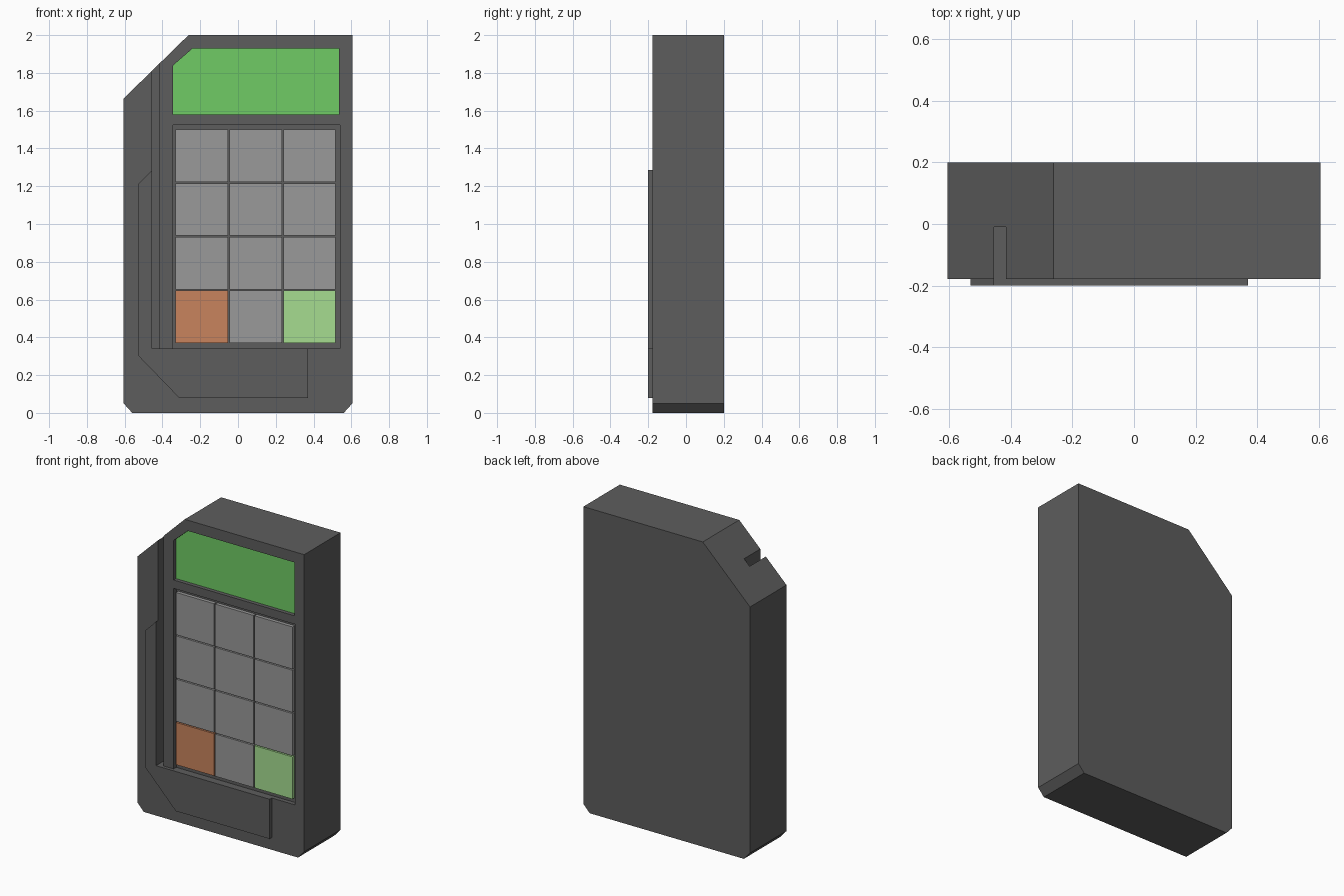
import bpy
import bmesh

if "Cube" in bpy.data.objects:
    bpy.data.objects.remove(bpy.data.objects["Cube"])


def material(name, rgb):
    m = bpy.data.materials.new(name)
    m.diffuse_color = (*rgb, 1.0)
    m.use_nodes = True
    m.node_tree.nodes["Principled BSDF"].inputs["Base Color"].default_value = m.diffuse_color
    return m


def slab(name, outline, y0, y1, mat=None):
    """Extrude an (x, z) outline from y0 to y1."""
    bm = bmesh.new()
    face = bm.faces.new([bm.verts.new((x, y0, z)) for x, z in outline])
    ext = bmesh.ops.extrude_face_region(bm, geom=[face])
    verts = [v for v in ext["geom"] if isinstance(v, bmesh.types.BMVert)]
    bmesh.ops.translate(bm, verts=verts, vec=(0, y1 - y0, 0))
    bmesh.ops.recalc_face_normals(bm, faces=bm.faces[:])
    me = bpy.data.meshes.new(name)
    bm.to_mesh(me)
    bm.free()
    ob = bpy.data.objects.new(name, me)
    bpy.context.collection.objects.link(ob)
    if mat:
        me.materials.append(mat)
    return ob


def rect(x0, x1, z0, z1):
    return [(x0, z0), (x1, z0), (x1, z1), (x0, z1)]


def cut(target, cutter):
    """Subtract the cutter from the target and remove it."""
    cutter.hide_render = True
    mod = target.modifiers.new("cut", "BOOLEAN")
    mod.operation = "DIFFERENCE"
    mod.solver = "EXACT"
    mod.object = cutter
    bpy.context.view_layer.objects.active = target
    bpy.ops.object.modifier_apply(modifier=mod.name)
    bpy.data.objects.remove(cutter)


dark = material("dark_grey", (0.11, 0.11, 0.11))
grey = material("key_grey", (0.32, 0.32, 0.32))
green = material("screen_green", (0.16, 0.60, 0.13))
orange = material("cancel_orange", (0.58, 0.23, 0.11))
lime = material("enter_green", (0.38, 0.72, 0.28))

FRONT = -0.178
FLOOR = FRONT + 0.028

# Chamfered housing
body = slab("body", [(-0.605, 0.05), (-0.56, 0), (0.56, 0), (0.605, 0.05),
                     (0.605, 2), (-0.262, 2), (-0.605, 1.665)], FRONT, 0.2, dark)

# Card swipe slot, open through the top slope
cut(body, slab("slot_cutter", rect(-0.455, -0.415, 0.34, 2.1), -0.3, -0.01, dark))

# Keypad recess
cut(body, slab("keypad_cutter", rect(-0.343, 0.54, 0.34, 1.525), -0.3, FLOOR, dark))

# Screen recess and panel
screen_outline = [(-0.343, 1.58), (0.535, 1.58), (0.535, 1.93), (-0.24, 1.93), (-0.343, 1.84)]
cut(body, slab("screen_cutter", screen_outline, -0.3, FLOOR, dark))
slab("screen", screen_outline, FLOOR - 0.003, FLOOR + 0.01, green)

# Raised L-shaped card guide
slab("card_guide", [(-0.53, 1.21), (-0.53, 0.305), (-0.312, 0.08), (0.37, 0.08),
                    (0.37, 0.34), (-0.455, 0.34), (-0.455, 1.285)], -0.2, FRONT, dark)

# Keys, three columns by four rows
for row in range(4):
    for col in range(3):
        x, z = -0.33 + col * 0.285, 0.37 + row * 0.2843
        name, mat = f"key_{row}_{col}", grey
        if row == 0 and col == 0:
            name, mat = "cancel_key", orange
        elif row == 0 and col == 2:
            name, mat = "enter_key", lime
        slab(name, rect(x, x + 0.277, z, z + 0.277), FRONT + 0.005, FLOOR, mat)
